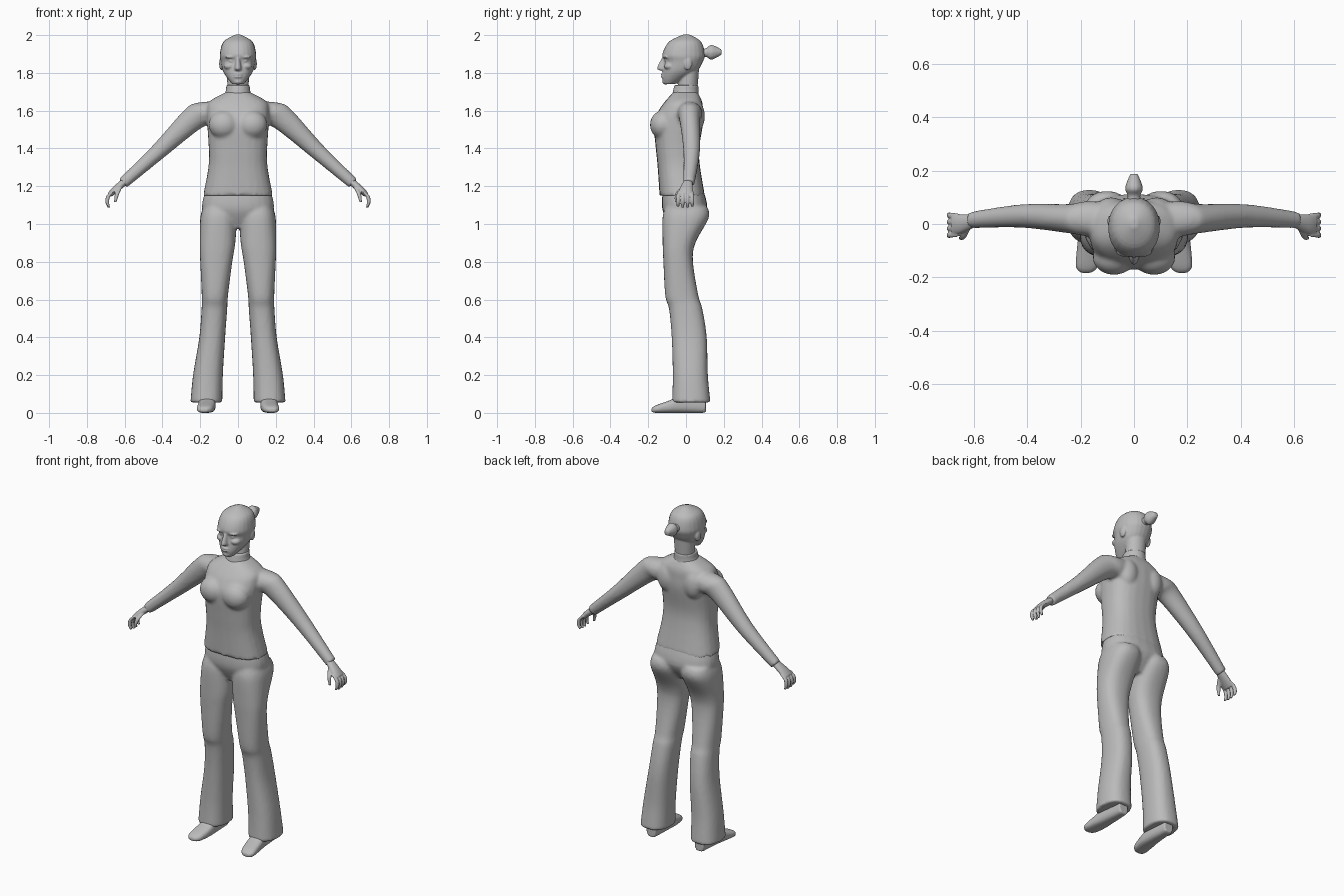
import bpy, bmesh, math
from mathutils import Vector, Matrix

cube = bpy.data.objects.get("Cube")
if cube:
    bpy.data.objects.remove(cube)

SHADE = .5
grey = bpy.data.materials.new("plain grey")
grey.use_nodes = True
grey.diffuse_color = (SHADE, SHADE, SHADE, 1)
grey.node_tree.nodes["Principled BSDF"].inputs["Base Color"].default_value = grey.diffuse_color

X, Y, Z = Matrix.Identity(3)
ACROSS_ARM = (X + Z).normalized()
SIDES = {"left": 1, "right": -1}


def level(height, front, back, outer, inner=None):
    """Horizontal ring from its limits; without an inner limit it is centred."""
    inner = -outer if inner is None else inner
    return ((inner + outer) / 2, (front + back) / 2, height,
            (outer - inner) / 2, (back - front) / 2)


def upended(depth, bottom, top, outer, inner=None):
    """Ring standing across the y axis, from its limits."""
    x, z, y, half_width, half_height = level(depth, bottom, top, outer, inner)
    return x, y, z, half_width, half_height


def joint(x, y, z, thick, wide=None):
    """Ring of a limb from its centre and radii."""
    return x, y, z, thick, wide or thick


def spline(rings, steps=5):
    """Smooth path of rings through the given ones."""
    points = [Vector(r) for r in (rings[0], *rings, rings[-1])]
    path = []
    for before, start, end, after in zip(points, points[1:], points[2:], points[3:]):
        leave, arrive = (end - before) / 2, (after - start) / 2
        for i in range(steps):
            t = i / steps
            ease = t * t * (3 - 2 * t)
            path.append(start.lerp(end, ease) + leave * t * (1 - t) ** 2
                        - arrive * t * t * (1 - t))
    return path + [points[-1]]


def rounded(value, power):
    return math.copysign(abs(value) ** (2 / power), value)


def loft(bm, *rings, u=X, v=Y, side=1, power=2, sides=24):
    """Closed tube through rings lying in the u, v plane."""
    loops = []
    for ring in spline(rings):
        loop = []
        for i in range(sides):
            angle = math.tau * i / sides
            point = (Vector(ring[:3]) + u * ring[3] * rounded(math.cos(angle), power)
                     + v * ring[4] * rounded(math.sin(angle), power))
            point.x *= side
            loop.append(bm.verts.new(point))
        loops.append(loop)
    for low, high in zip(loops, loops[1:]):
        for i in range(sides):
            bm.faces.new((low[i - 1], low[i], high[i], high[i - 1]))
    bm.faces.new(loops[0])
    bm.faces.new(loops[-1])


def blob(bm, centre, size):
    place = Matrix.Translation(centre) @ Matrix.Diagonal((*size, 1))
    bmesh.ops.create_uvsphere(bm, u_segments=24, v_segments=14, radius=1, matrix=place)


def finish(bm, name, voxel, smooth=3):
    """Fuse the overlapping volumes into one smooth skin."""
    bmesh.ops.recalc_face_normals(bm, faces=bm.faces)
    mesh = bpy.data.meshes.new(name)
    bm.to_mesh(mesh)
    bm.free()
    mesh.materials.append(grey)
    part = bpy.data.objects.new(name, mesh)
    bpy.context.collection.objects.link(part)
    fuse = part.modifiers.new("fuse", 'REMESH')
    fuse.mode, fuse.voxel_size, fuse.use_smooth_shade = 'VOXEL', voxel, True
    soften = part.modifiers.new("soften", 'SMOOTH')
    soften.factor, soften.iterations = .5, smooth


# Sweater: torso, bust, shoulder blades and sleeves
bm = bmesh.new()
loft(bm, level(1.15, front=-.14, back=.1, outer=.185),
     level(1.3, front=-.15, back=.075, outer=.157),
     level(1.4, front=-.16, back=.07, outer=.155),
     level(1.53, front=-.17, back=.09, outer=.163),
     level(1.6, front=-.145, back=.09, outer=.165),
     level(1.65, front=-.11, back=.085, outer=.15),
     level(1.7, front=-.065, back=.06, outer=.06), power=2.5)
for side in SIDES.values():
    blob(bm, (side * .075, -.125, 1.525), (.08, .066, .075))
    blob(bm, (side * .085, .05, 1.57), (.06, .05, .085))
    loft(bm, joint(.08, .015, 1.615, thick=.05, wide=.06),
         joint(.17, .02, 1.585, thick=.078, wide=.066),
         joint(.24, .02, 1.555, thick=.066, wide=.055),
         joint(.42, .03, 1.385, thick=.044),
         joint(.61, .015, 1.215, thick=.031), u=ACROSS_ARM, side=side)
finish(bm, "sweater", voxel=.01)

# Rolled collar
bm = bmesh.new()
loft(bm, level(1.67, front=-.075, back=.07, outer=.08),
     level(1.7, front=-.07, back=.066, outer=.066),
     level(1.735, front=-.062, back=.066, outer=.062))
finish(bm, "collar", voxel=.006, smooth=2)

# Trousers: hips and flared legs
bm = bmesh.new()
loft(bm, level(1.2, front=-.12, back=.085, outer=.165),
     level(1.08, front=-.126, back=.112, outer=.19),
     level(.98, front=-.08, back=.05, outer=.12), power=2.4)
for side in SIDES.values():
    loft(bm, level(1.09, front=-.11, back=.115, inner=.01, outer=.185),
         level(1.03, front=-.125, back=.12, inner=.006, outer=.2),
         level(.9, front=-.124, back=.05, inner=.014, outer=.203),
         level(.8, front=-.12, back=.037, inner=.03, outer=.2),
         level(.62, front=-.11, back=.066, inner=.053, outer=.192),
         level(.55, front=-.09, back=.087, inner=.057, outer=.193),
         level(.4, front=-.076, back=.11, inner=.068, outer=.205),
         level(.2, front=-.07, back=.116, inner=.08, outer=.238),
         level(.055, front=-.074, back=.13, inner=.083, outer=.252),
         side=side, power=2.4)
finish(bm, "trousers", voxel=.01)

for label, side in SIDES.items():
    # Shoe from heel to toe
    bm = bmesh.new()
    loft(bm, upended(.105, bottom=0, top=.08, inner=.13, outer=.19),
         upended(-.02, bottom=0, top=.09, inner=.12, outer=.205),
         upended(-.09, bottom=0, top=.065, inner=.12, outer=.214),
         upended(-.16, bottom=0, top=.04, inner=.135, outer=.218),
         upended(-.183, bottom=.005, top=.025, inner=.16, outer=.2),
         v=Z, side=side, power=2.8)
    finish(bm, label + "_shoe", voxel=.007)

    # Hand: palm, four curled fingers and a thumb
    bm = bmesh.new()
    loft(bm, joint(.595, .012, 1.228, thick=.02, wide=.023),
         joint(.65, 0, 1.182, thick=.018, wide=.036),
         joint(.678, -.004, 1.155, thick=.014, wide=.038), u=ACROSS_ARM, side=side)
    for finger in range(4):
        y = .029 - finger * .022
        tip = 1.083 + abs(finger - 1.5) * .006
        loft(bm, joint(.66, y, 1.172, thick=.011), joint(.686, y * 1.1, 1.148, thick=.011),
             joint(.692, y * 1.15, 1.115, thick=.01), joint(.683, y * 1.15, tip, thick=.007),
             side=side, sides=10)
    loft(bm, joint(.625, -.01, 1.198, thick=.015), joint(.64, -.045, 1.16, thick=.012),
         joint(.65, -.053, 1.115, thick=.007), side=side, sides=10)
    finish(bm, label + "_hand", voxel=.004, smooth=2)

# Head: skull, neck and nose
bm = bmesh.new()
loft(bm, level(1.74, front=-.118, back=-.06, outer=.03),
     level(1.77, front=-.125, back=0, outer=.055),
     level(1.81, front=-.122, back=.06, outer=.08),
     level(1.86, front=-.115, back=.09, outer=.092),
     level(1.9, front=-.125, back=.1, outer=.096),
     level(1.965, front=-.09, back=.08, outer=.077),
     level(2.003, front=-.015, back=.02, outer=.014), power=2.15)
loft(bm, level(1.68, front=-.05, back=.058, outer=.055),
     level(1.83, front=-.03, back=.07, outer=.06))
loft(bm, level(1.88, front=-.128, back=-.09, outer=.009),
     level(1.825, front=-.153, back=-.09, outer=.018),
     level(1.812, front=-.135, back=-.09, outer=.014))

# Lips, chin, then cheeks, brows, eyes and ears
for z in (1.779, 1.792):
    blob(bm, (0, -.116, z), (.026, .018, .006))
blob(bm, (0, -.108, 1.753), (.025, .018, .014))
for side in SIDES.values():
    blob(bm, (side * .045, -.085, 1.835), (.03, .032, .02))
    blob(bm, (side * .037, -.102, 1.884), (.032, .022, .008))
    blob(bm, (side * .035, -.098, 1.862), (.016, .016, .008))
    blob(bm, (side * .088, .01, 1.848), (.012, .022, .034))
finish(bm, "head", voxel=.005)

# Hair bun
bm = bmesh.new()
loft(bm, upended(.07, bottom=1.865, top=1.93, outer=.035),
     upended(.105, bottom=1.885, top=1.93, outer=.024),
     upended(.135, bottom=1.868, top=1.95, outer=.034),
     upended(.188, bottom=1.895, top=1.925, outer=.015), v=Z, sides=10)
finish(bm, "hair_bun", voxel=.006, smooth=2)
